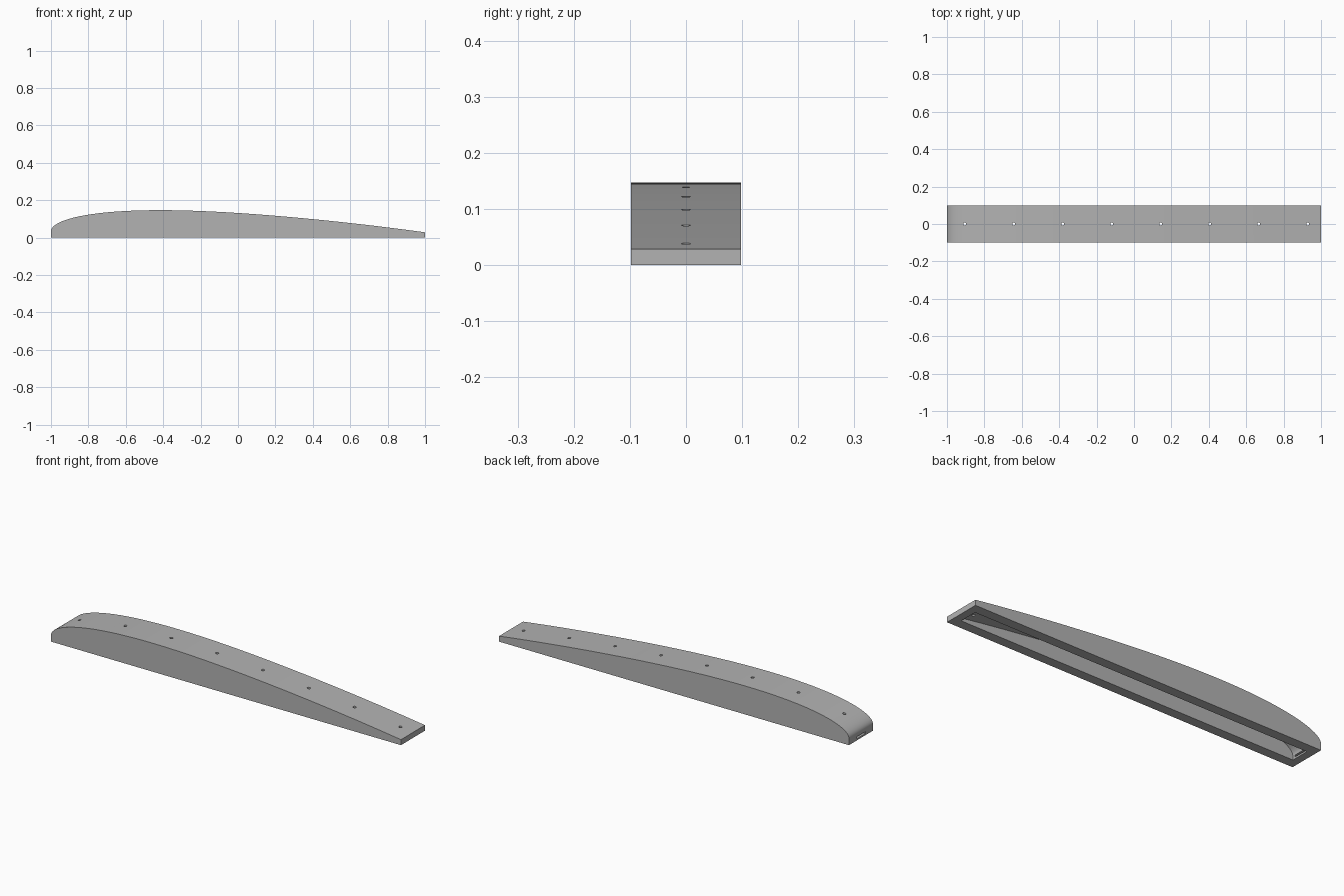
import bpy
import bmesh
import math
from mathutils import Matrix

cube = bpy.data.objects.get("Cube")
if cube:
    bpy.data.objects.remove(cube, do_unlink=True)

HALF_WIDTH = 0.098
RIM_X, RIM_Y, ROOF = 0.04, 0.05, 0.014
STEPS = 72

# Single grey material
grey = bpy.data.materials.new("plain grey")
grey.use_nodes = True
colour = (0.45, 0.45, 0.45, 1)
grey.diffuse_color = colour
grey.node_tree.nodes["Principled BSDF"].inputs["Base Color"].default_value = colour


def height(t):
    """Upper airfoil curve, t runs from nose (0) to tail (1)."""
    bulge = (0.2969 * math.sqrt(t) - 0.126 * t - 0.3516 * t**2
             + 0.2843 * t**3 - 0.1015 * t**4)
    return 0.033 - 0.007 * t + 1.16 * bulge


def finish(name, bm):
    bmesh.ops.recalc_face_normals(bm, faces=bm.faces)
    mesh = bpy.data.meshes.new(name)
    bm.to_mesh(mesh)
    bm.free()
    mesh.materials.append(grey)
    obj = bpy.data.objects.new(name, mesh)
    bpy.context.collection.objects.link(obj)
    return obj


def airfoil_prism(name, half_length, half_width, drop, bottom):
    """Flat-bottomed airfoil profile extruded across y."""
    profile = [(half_length, bottom), (-half_length, bottom)]
    for i in range(STEPS + 1):
        t = (i / STEPS) ** 2      # denser towards the nose
        profile.append(((2 * t - 1) * half_length, height(t) - drop))
    bm = bmesh.new()
    face = bm.faces.new([bm.verts.new((x, -half_width, z)) for x, z in profile])
    extruded = bmesh.ops.extrude_face_region(bm, geom=[face])["geom"]
    moved = [v for v in extruded if isinstance(v, bmesh.types.BMVert)]
    bmesh.ops.translate(bm, verts=moved, vec=(0, 2 * half_width, 0))
    return finish(name, bm)


def cut(target, cutter):
    cutter.hide_render = True
    mod = target.modifiers.new("cut", 'BOOLEAN')
    mod.operation = 'DIFFERENCE'
    mod.solver = 'EXACT'
    mod.object = cutter
    bpy.context.view_layer.objects.active = target
    bpy.ops.object.modifier_apply(modifier=mod.name)
    bpy.data.objects.remove(cutter, do_unlink=True)


# Solid airfoil block, then hollowed from below
body = airfoil_prism("airfoil_body", 1.0, HALF_WIDTH, 0, 0)
cut(body, airfoil_prism("cavity_cutter", 1 - RIM_X, HALF_WIDTH - RIM_Y, ROOF, -0.05))

# Row of small holes through the roof
bm = bmesh.new()
for i in range(8):
    x = -0.905 + i * 0.262
    bmesh.ops.create_cone(bm, cap_ends=True, segments=16, radius1=0.008, radius2=0.008,
                          depth=0.4, matrix=Matrix.Translation((x, 0, 0.1)))
cut(body, finish("hole_cutter", bm))

# Narrow slot through the nose wall
bm = bmesh.new()
bmesh.ops.create_cube(bm, size=1, matrix=Matrix.Translation((-1, 0, 0.014))
                      @ Matrix.Diagonal((0.12, 0.07, 0.01, 1)))
cut(body, finish("nose_slot_cutter", bm))

# Smooth curve with crisp edges
bpy.ops.object.select_all(action='DESELECT')
body.select_set(True)
bpy.context.view_layer.objects.active = body
bpy.ops.object.shade_smooth_by_angle(angle=math.radians(30))
